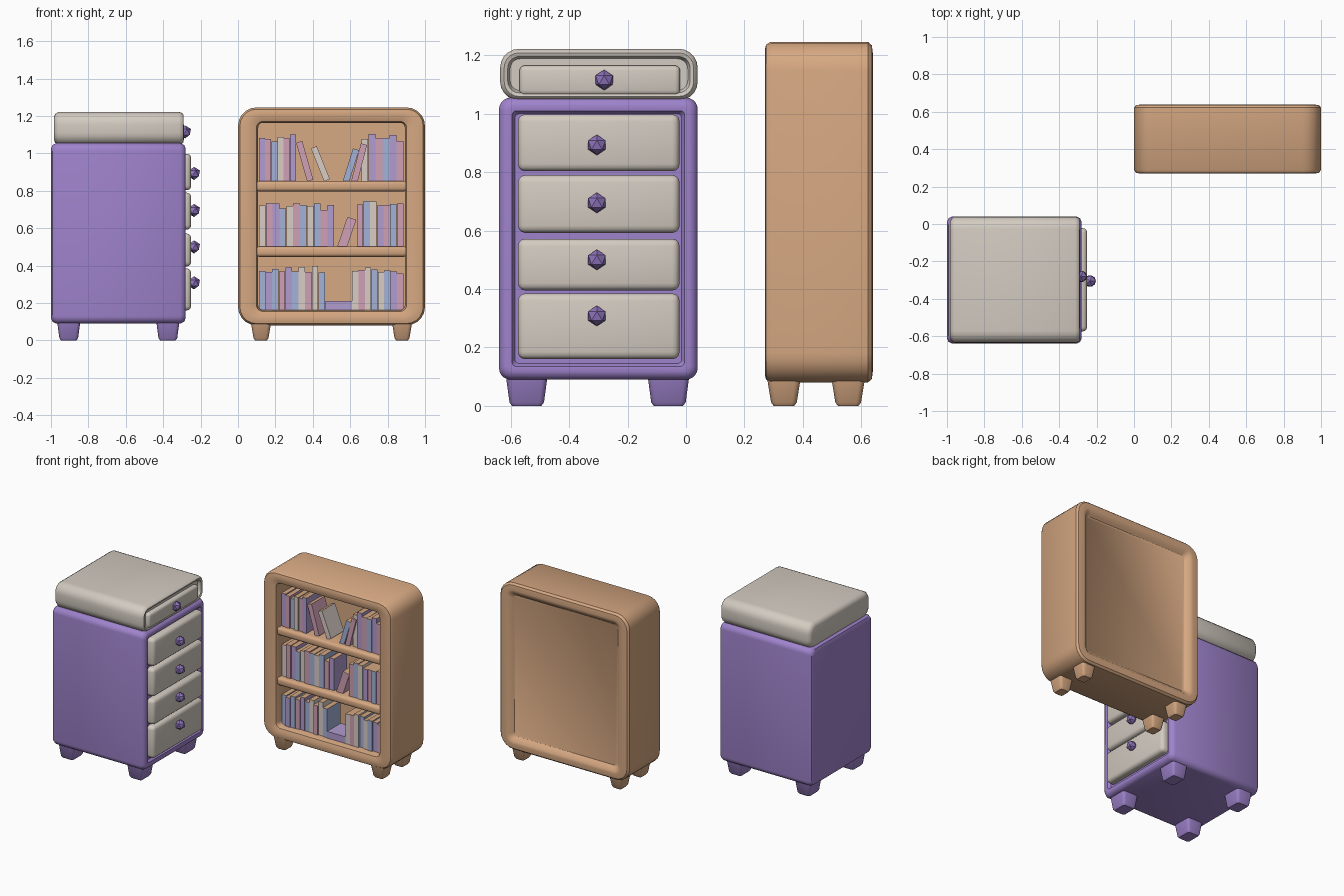
import bpy, bmesh, math, random
from mathutils import Matrix, Vector

if "Cube" in bpy.data.objects:
    bpy.data.objects.remove(bpy.data.objects["Cube"])

random.seed(4)


def material(name, r, g, b):
    m = bpy.data.materials.new(name)
    lin = [((c / 255 + 0.055) / 1.055) ** 2.4 for c in (r, g, b)]
    m.diffuse_color = (*lin, 1)
    m.use_nodes = True
    m.node_tree.nodes["Principled BSDF"].inputs["Base Color"].default_value = m.diffuse_color
    return m


PURPLE = material("purple paint", 159, 131, 204)
KNOB = material("knob purple", 143, 116, 188)
CREAM = material("cream paint", 211, 203, 193)
TAN = material("tan wood", 214, 168, 130)
PINK = material("book pink", 208, 160, 182)
BLUE = material("book blue", 164, 178, 214)
LILAC = material("book lilac", 177, 156, 208)
PAPER = material("book cream", 217, 205, 198)
BOOKS = [PINK, BLUE, LILAC, PAPER, TAN]


def finish(name, bm, mats):
    bmesh.ops.recalc_face_normals(bm, faces=bm.faces)
    me = bpy.data.meshes.new(name)
    bm.to_mesh(me)
    bm.free()
    for m in mats:
        me.materials.append(m)
    ob = bpy.data.objects.new(name, me)
    bpy.context.collection.objects.link(ob)
    return ob


def loft(name, axis, rect, loops, mat, seg=5):
    """Skin rounded rectangles; rect = u0,u1,v0,v1; loop = pos, u inset, v inset, radius."""
    bm = bmesh.new()
    rings = []
    for pos, du, dv, r in loops:
        u0, u1, v0, v1 = rect[0] + du, rect[1] - du, rect[2] + dv, rect[3] - dv
        ring = []
        for k, (cu, cv) in enumerate([(u1 - r, v1 - r), (u0 + r, v1 - r),
                                      (u0 + r, v0 + r), (u1 - r, v0 + r)]):
            for i in range(seg + 1):
                a = math.pi / 2 * (k + i / seg)
                u, v = cu + r * math.cos(a), cv + r * math.sin(a)
                co = {"x": (pos, u, v), "y": (u, pos, v), "z": (u, v, pos)}[axis]
                ring.append(bm.verts.new(co))
        rings.append(ring)
    n = len(rings[0])
    for a, b in zip(rings, rings[1:]):
        for i in range(n):
            bm.faces.new((a[i], a[(i + 1) % n], b[(i + 1) % n], b[i]))
    bm.faces.new(rings[0])
    bm.faces.new(rings[-1])
    return finish(name, bm, [mat])


def box(name, lo, hi, bevel, mat):
    bm = bmesh.new()
    lo, hi = Vector(lo), Vector(hi)
    mx = Matrix.Translation((lo + hi) / 2) @ Matrix.Diagonal((*(hi - lo), 1))
    bmesh.ops.create_cube(bm, size=1, matrix=mx)
    bmesh.ops.bevel(bm, geom=bm.edges[:], offset=bevel, segments=3,
                    profile=0.5, affect="EDGES")
    return finish(name, bm, [mat])


def leg(name, x, y, hx, hy, top, mat):
    """Tapered foot, widest where it meets the body."""
    loft(name, "z", (x - hx, x + hx, y - hy, y + hy),
         [(0, 0.025, 0.025, 0.012), (0.012, 0.016, 0.016, 0.016), (top, 0, 0, 0.02)], mat, 3)


def knob(name, x, y, z):
    bm = bmesh.new()
    bmesh.ops.create_icosphere(bm, subdivisions=1, radius=0.035,
                               matrix=Matrix.Translation((x, y, z)))
    bmesh.ops.create_cone(bm, cap_ends=True, segments=6, radius1=0.016, radius2=0.016, depth=0.05,
                          matrix=Matrix.Translation((x - 0.025, y, z)) @ Matrix.Rotation(math.pi / 2, 4, "Y"))
    finish(name, bm, [KNOB])


# Cabinet body, with a rounded frame and recess behind the drawers
loft("cabinet_body", "x", (-0.64, 0.04, 0.09, 1.055),
     [(-1.0, 0.03, 0.03, 0.02), (-0.992, 0.01, 0.01, 0.035), (-0.972, 0, 0, 0.04),
      (-0.308, 0, 0, 0.04), (-0.288, 0.01, 0.01, 0.035), (-0.28, 0.028, 0.028, 0.02),
      (-0.283, 0.045, 0.045, 0.015), (-0.30, 0.055, 0.055, 0.015)], PURPLE)

# Cabinet top with framed front opening
loft("cabinet_top", "x", (-0.636, 0.04, 1.045, 1.222),
     [(-0.985, 0.03, 0.03, 0.04), (-0.978, 0.012, 0.012, 0.055), (-0.96, 0, 0, 0.065),
      (-0.315, 0, 0, 0.065), (-0.30, 0.005, 0.005, 0.06), (-0.292, 0.014, 0.014, 0.05),
      (-0.296, 0.026, 0.026, 0.04), (-0.318, 0.034, 0.034, 0.035)], CREAM)
box("top_drawer", (-0.36, -0.57, 1.062), (-0.288, -0.02, 1.165), 0.018, CREAM)
knob("top_drawer_knob", -0.283, -0.28, 1.115)

# Drawers and knobs
for i, (z0, z1, zk) in enumerate([(0.16, 0.385, 0.308), (0.395, 0.572, 0.5),
                                  (0.592, 0.79, 0.695), (0.803, 0.998, 0.893)]):
    box(f"drawer_{i + 1}", (-0.33, -0.575, z0), (-0.25, -0.022, z1), 0.025, CREAM)
    knob(f"drawer_knob_{i + 1}", -0.235, -0.305, zk)

# Cabinet legs
for nx, x in (("back", -0.905), ("front", -0.375)):
    for ny, y in (("left", -0.545), ("right", -0.06)):
        leg(f"cabinet_leg_{nx}_{ny}", x, y, 0.066, 0.075, 0.13, PURPLE)

# Bookcase shell: recessed back, rounded rim, deep front opening
loft("bookcase_shell", "y", (0.0, 1.0, 0.08, 1.246),
     [(0.61, 0.10, 0.09, 0.025), (0.622, 0.088, 0.078, 0.03), (0.637, 0.07, 0.06, 0.04),
      (0.64, 0.05, 0.045, 0.06), (0.636, 0.012, 0.012, 0.09), (0.622, 0, 0, 0.10),
      (0.29, 0, 0, 0.10), (0.274, 0.01, 0.01, 0.09), (0.27, 0.03, 0.025, 0.08),
      (0.27, 0.07, 0.05, 0.05), (0.28, 0.098, 0.075, 0.035), (0.305, 0.108, 0.083, 0.025),
      (0.51, 0.108, 0.083, 0.025)], TAN)
for i, z in enumerate((0.475, 0.825)):
    box(f"shelf_{i + 1}", (0.095, 0.285, z - 0.028), (0.905, 0.52, z + 0.028), 0.018, TAN)

# Bookcase legs
for nx, x in (("left", 0.123), ("right", 0.877)):
    for ny, y in (("front", 0.335), ("back", 0.555)):
        leg(f"bookcase_leg_{nx}_{ny}", x, y, 0.056, 0.06, 0.11, TAN)


def add_book(bm, x, z, w, h, lean, col):
    """One book standing at x, z; lean in radians to the right; wooden-toned page top."""
    front = 0.315 + random.uniform(0, 0.015)
    mx = (Matrix.Translation((x, 0, z)) @ Matrix.Rotation(lean, 4, "Y")
          @ Matrix.Translation((w / 2, (front + 0.47) / 2, h / 2))
          @ Matrix.Diagonal((w, 0.47 - front, h, 1)))
    res = bmesh.ops.create_cube(bm, size=1, matrix=mx)
    faces = {f for v in res["verts"] for f in v.link_faces}
    for f in faces:
        f.normal_update()
        f.material_index = 4 if f.normal.z > 0.8 and h > 0.1 else col


# Rows of books: floor height, upright runs (x0, x1, height), single books (x, width, height, lean, colour)
ROWS = [
    ("bottom_books", 0.155, [(0.112, 0.465, 0.225), (0.61, 0.885, 0.222)],
     [(0.467, 0.142, 0.055, 0, 2)]),
    ("middle_books", 0.50, [(0.112, 0.515, 0.215), (0.635, 0.885, 0.235)],
     [(0.53, 0.05, 0.17, 0.33, 0)]),
    ("top_books", 0.85, [(0.112, 0.31, 0.23), (0.66, 0.885, 0.235)],
     [(0.37, 0.034, 0.215, -0.28, 0), (0.46, 0.034, 0.19, -0.38, 3),
      (0.56, 0.034, 0.185, 0.3, 1), (0.605, 0.034, 0.21, 0.25, 0)]),
]
for name, z, runs, singles in ROWS:
    bm = bmesh.new()
    last = 0
    for x0, x1, h in runs:
        n = round((x1 - x0) / 0.036)
        w = (x1 - x0) / n
        for i in range(n):
            last = random.choice([c for c in (0, 1, 2, 3) if c != last])
            add_book(bm, x0 + i * w, z, w * 0.97, h + random.uniform(-0.02, 0.02), 0, last)
    for x, w, h, lean, col in singles:
        add_book(bm, x, z, w, h, lean, col)
    finish(name, bm, BOOKS)

# Smooth shading that keeps sharp edges
bpy.ops.object.select_all(action="SELECT")
bpy.context.view_layer.objects.active = bpy.data.objects["cabinet_body"]
bpy.ops.object.shade_smooth_by_angle(angle=math.radians(40))
